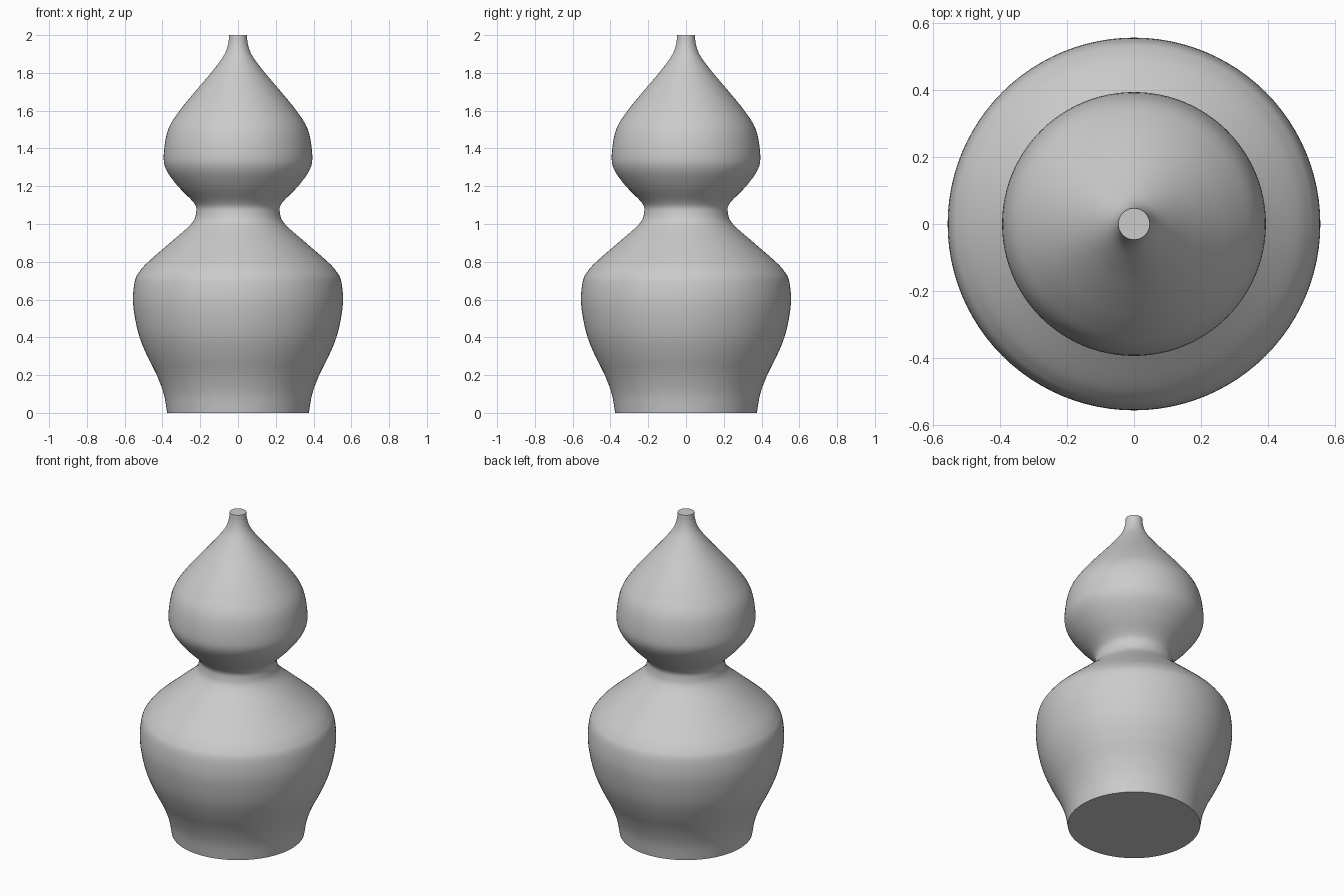
import bpy, bmesh, math

if "Cube" in bpy.data.objects:
    bpy.data.objects.remove(bpy.data.objects["Cube"])

# Gourd profile: (radius, height)
profile = [(0.375, 0.0), (0.393, 0.1), (0.43, 0.2), (0.48, 0.3), (0.521, 0.4),
           (0.545, 0.5), (0.556, 0.6), (0.546, 0.7), (0.52, 0.75), (0.475, 0.8),
           (0.36, 0.9), (0.248, 1.0), (0.222, 1.06), (0.232, 1.11), (0.318, 1.2),
           (0.381, 1.29), (0.393, 1.37), (0.37, 1.5), (0.309, 1.6), (0.228, 1.7),
           (0.143, 1.8), (0.076, 1.89), (0.053, 1.95), (0.047, 2.0)]


def smooth_curve(pts, steps):
    """Catmull-Rom through the points, with mirrored end tangents."""
    def extend(a, b):
        return (2 * a[0] - b[0], 2 * a[1] - b[1])
    p = [extend(pts[0], pts[1])] + pts + [extend(pts[-1], pts[-2])]
    out = []
    for i in range(1, len(p) - 2):
        for s in range(steps):
            t = s / steps
            out.append(tuple(0.5 * (2 * b + (c - a) * t
                                    + (2 * a - 5 * b + 4 * c - d) * t * t
                                    + (3 * b - a - 3 * c + d) * t ** 3)
                             for a, b, c, d in zip(*p[i - 1:i + 3])))
    return out + [pts[-1]]


# Lathe the profile into rings, then cap the base and the tip
SIDES = 96
bm = bmesh.new()
rings = []
for r, z in smooth_curve(profile, 4):
    rings.append([bm.verts.new((r * math.cos(k * math.tau / SIDES),
                                r * math.sin(k * math.tau / SIDES), z))
                  for k in range(SIDES)])
for low, high in zip(rings, rings[1:]):
    for k in range(SIDES):
        n = (k + 1) % SIDES
        bm.faces.new((low[k], low[n], high[n], high[k]))
bm.faces.new(rings[0][::-1])
bm.faces.new(rings[-1])

mesh = bpy.data.meshes.new("gourd_bottle")
bm.to_mesh(mesh)
bm.free()
bottle = bpy.data.objects.new("gourd_bottle", mesh)
bpy.context.collection.objects.link(bottle)

# Smooth sides with crisp cap edges
bpy.context.view_layer.objects.active = bottle
bottle.select_set(True)
bpy.ops.object.shade_smooth_by_angle(angle=math.radians(40))
